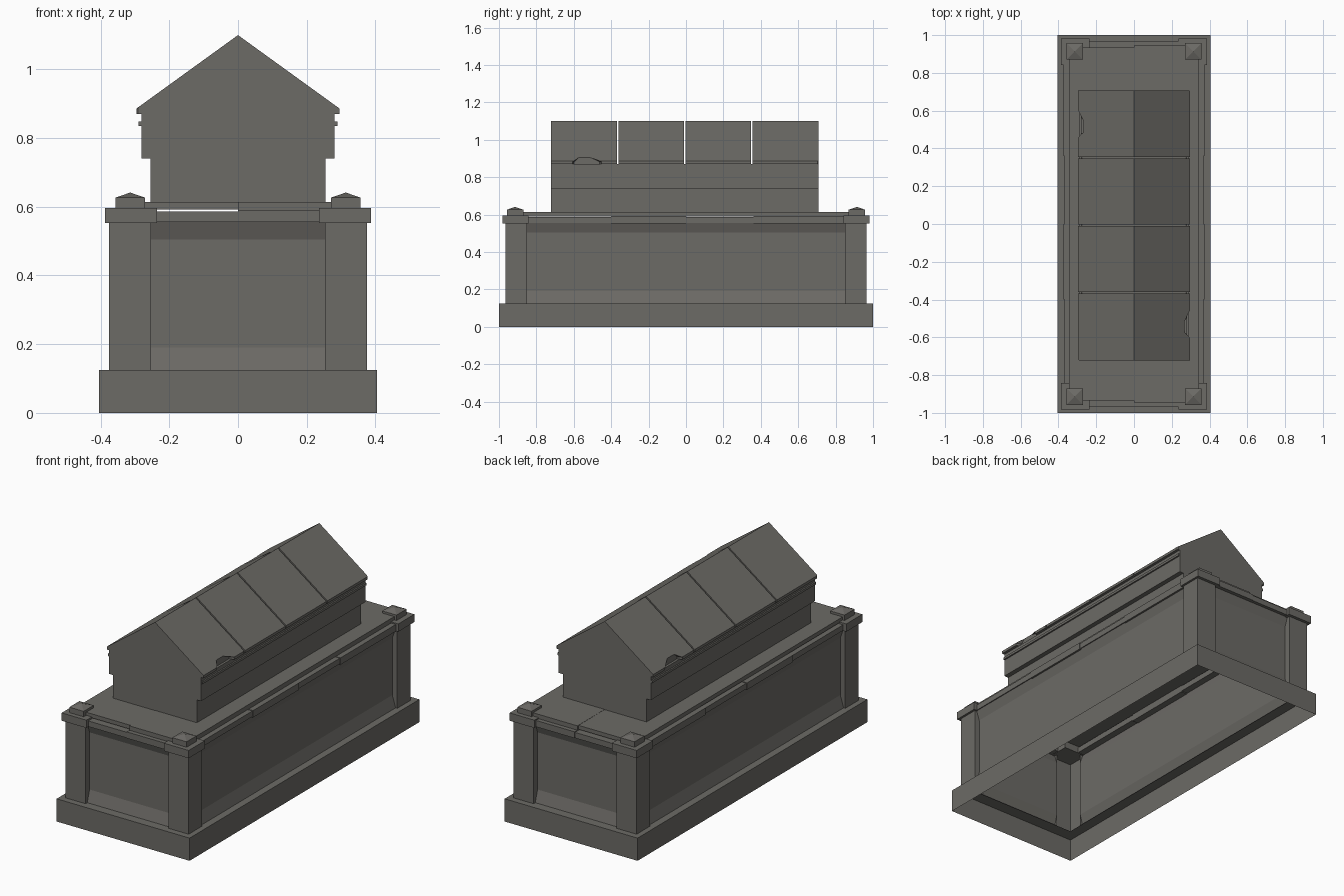
import bpy, bmesh

if "Cube" in bpy.data.objects:
    bpy.data.objects.remove(bpy.data.objects["Cube"])

stone = bpy.data.materials.new("weathered grey stone")
stone.diffuse_color = (0.150, 0.145, 0.132, 1)
stone.use_nodes = True
stone.node_tree.nodes["Principled BSDF"].inputs["Base Color"].default_value = stone.diffuse_color


def finish(name, bm, recalc=True):
    if recalc:
        bmesh.ops.recalc_face_normals(bm, faces=bm.faces)
    me = bpy.data.meshes.new(name)
    bm.to_mesh(me)
    bm.free()
    me.materials.append(stone)
    ob = bpy.data.objects.new(name, me)
    bpy.context.collection.objects.link(ob)
    return ob


def add_box(bm, x0, x1, y0, y1, z0, z1):
    x0, x1 = sorted((x0, x1))
    y0, y1 = sorted((y0, y1))
    vs = bmesh.ops.create_cube(bm, size=1)["verts"]
    for v in vs:
        v.co = (x1 if v.co.x > 0 else x0, y1 if v.co.y > 0 else y0, z1 if v.co.z > 0 else z0)
    return vs


def add_prism(bm, pts, y0, y1):
    """Closed x-z profile swept along y."""
    a = [bm.verts.new((x, y0, z)) for x, z in pts]
    b = [bm.verts.new((x, y1, z)) for x, z in pts]
    n = len(pts)
    bm.faces.new(a)
    bm.faces.new(b[::-1])
    for i in range(n):
        bm.faces.new((a[i], b[i], b[(i + 1) % n], a[(i + 1) % n]))


def add_strip(bm, a, b):
    """Open sheet between two matching point rows."""
    va, vb = [bm.verts.new(p) for p in a], [bm.verts.new(p) for p in b]
    for i in range(len(a) - 1):
        bm.faces.new((va[i], vb[i], vb[i + 1], va[i + 1]))


CORNERS = [(sx, sy) for sx in (-1, 1) for sy in (-1, 1)]

# Plinth: hollow, with a ledge around the top
bm = bmesh.new()
outer = [(-.405, -1), (.405, -1), (.405, 1), (-.405, 1)]
inner = [(-.345, -.93), (.345, -.93), (.345, .93), (-.345, .93)]
rings = [[bm.verts.new((x, y, z)) for x, y in p]
         for p, z in ((outer, 0), (outer, .125), (inner, .125))]
for r, s in zip(rings, rings[1:]):
    for i in range(4):
        j = (i + 1) % 4
        bm.faces.new((r[i], r[j], s[j], s[i]))
finish("plinth", bm, False)

# Corner pillars, outer faces only as the chest is hollow
bm = bmesh.new()
plan = [(.345, .85), (.375, .85), (.375, .965), (.253, .965), (.253, .93)]
for sx, sy in CORNERS:
    path = [(x * sx, y * sy) for x, y in plan]
    if sx * sy > 0:
        path.reverse()
    add_strip(bm, [(x, y, .555) for x, y in path], [(x, y, .125) for x, y in path])
bmesh.ops.reverse_faces(bm, faces=[f for f in bm.faces
                                   if f.normal.dot(f.calc_center_median()) < -1])
bm.normal_update()
for f in bm.faces:
    c = f.calc_center_median()
    if abs(f.normal.x) > .5:
        wrong = f.normal.x * c.x < 0 if abs(c.x) > .3 else f.normal.x * c.x > 0
    else:
        wrong = f.normal.y * c.y < 0 if abs(c.y) > .9 else f.normal.y * c.y > 0
    if wrong:
        f.normal_flip()
finish("corner_pillars", bm, False)

# Sunken panels with sloped mouldings at foot and head
bm = bmesh.new()
mould = [(.020, .125), (0, .19), (0, .505), (.018, .555)]
for s in (-1, 1):
    add_strip(bm, [(s * (.345 + d), -.85 * s, z) for d, z in mould],
              [(s * (.345 + d), .85 * s, z) for d, z in mould])
    add_strip(bm, [(.253 * s, s * (.93 + d), z) for d, z in mould],
              [(-.253 * s, s * (.93 + d), z) for d, z in mould])
finish("side_panels", bm, False)

# Pillar caps and their low pyramids
bm = bmesh.new()
for sx, sy in CORNERS:
    add_box(bm, sx * .236, sx * .387, sy * .842, sy * .982, .553, .596)
finish("pillar_caps", bm)
bm = bmesh.new()
for sx, sy in CORNERS:
    vs = add_box(bm, sx * .27, sx * .357, sy * .87, sy * .957, .596, .626)
    top = max({f for v in vs for f in v.link_faces}, key=lambda f: f.calc_center_median().z)
    tip = bmesh.ops.poke(bm, faces=[top])["verts"][0]
    tip.co.z = .641
finish("cap_pyramids", bm)

# Cornice stones between the caps, slightly uneven
bm = bmesh.new()
cuts = [-.842, -.40, .0, .36, .842]
for s in (-1, 1):
    for i in range(4):
        w = .368 + .004 * (i % 2)
        add_box(bm, s * .325, s * w, cuts[i], cuts[i + 1], .555 - .004 * (i % 2), .586 + .003 * (i % 2))
    for i, (x0, x1) in enumerate(((-.236, 0), (0, .236))):
        add_box(bm, x0, x1, s * .90, s * (.966 + .003 * i), .555, .586 + .004 * i)
finish("cornice_stones", bm)

# Top slab the coffin rests on
bm = bmesh.new()
add_box(bm, -.345, 0, -.935, .935, .591, .613)
add_box(bm, 0, .343, -.945, .945, .589, .614)
finish("top_slab", bm)

# Coffin: stepped body
Y0, Y1 = -.722, .708
half = [(.255, .612), (.255, .74), (.281, .74), (.281, .87)]
bm = bmesh.new()
add_prism(bm, half + [(-x, z) for x, z in reversed(half)], Y0, Y1)
finish("coffin_body", bm)
bm = bmesh.new()
for s in (-1, 1):
    add_box(bm, s * .279, s * .289, Y0 + .002, Y1 - .002, .835, .848)
finish("coffin_moulding", bm)

# Gabled lid in four blocks with narrow joints
bm = bmesh.new()
gable = [(-.296, .87), (.296, .87), (.296, .885), (0, 1.099), (-.296, .885)]
step, gap = (Y1 - Y0) / 4, .004
for i in range(4):
    a = Y0 + i * step + (gap if i else 0)
    b = Y0 + (i + 1) * step - (gap if i < 3 else 0)
    add_prism(bm, gable, a, b)
lid = finish("gabled_lid", bm)

# Broken chips in the eaves
bm = bmesh.new()
bite = [(-.09, 0), (-.06, .022), (.01, .026), (.06, .012), (.09, 0), (.09, -.05), (-.09, -.05)]
for s in (-1, 1):
    ring = []
    for k, x in ((0, .268), (1, .33)):
        ring.append([bm.verts.new((s * x, -s * .53 + y * (1 if k else .75), .882 + z)) for y, z in bite])
    n = len(bite)
    bm.faces.new(ring[0])
    bm.faces.new(ring[1])
    for i in range(n):
        j = (i + 1) % n
        bm.faces.new((ring[0][i], ring[0][j], ring[1][j], ring[1][i]))
    # small corner break at the opposite end
    ys = Y0 if s < 0 else Y1
    pts = [(s * .275, ys + s * .02), (s * .32, ys - s * .035), (s * .32, ys + s * .02)]
    lo = [bm.verts.new((x, y, .86)) for x, y in pts]
    hi = [bm.verts.new((x, y, .92)) for x, y in pts]
    bm.faces.new(lo)
    bm.faces.new(hi)
    for i in range(3):
        j = (i + 1) % 3
        bm.faces.new((lo[i], lo[j], hi[j], hi[i]))
cutter = finish("chip_cutter", bm)
cutter.hide_render = True
cutter.hide_viewport = True
cutter.display_type = 'WIRE'
mod = lid.modifiers.new("chips", 'BOOLEAN')
mod.operation = 'DIFFERENCE'
mod.solver = 'EXACT'
mod.object = cutter
